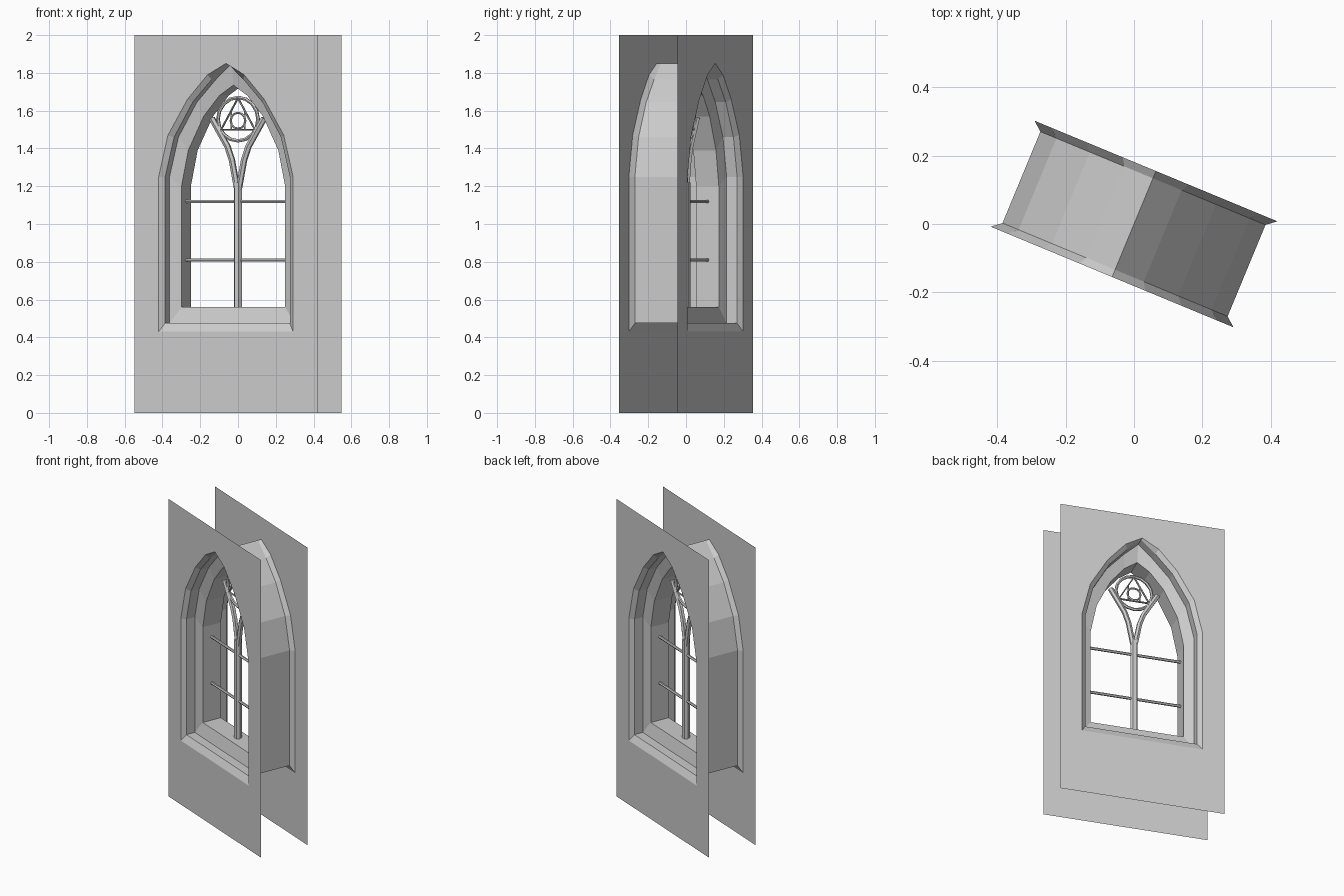
import bpy, bmesh, math

cube = bpy.data.objects.get("Cube")
if cube:
    bpy.data.objects.remove(cube, do_unlink=True)

TURN = math.radians(-22.5)   # whole window is turned about z
WALL_Y = 0.168               # wall sheets lie at +/- this depth
HALF_W = 0.524

stone = bpy.data.materials.new("grey stone")
stone.use_nodes = True
stone.diffuse_color = (0.6, 0.6, 0.6, 1)
stone.node_tree.nodes["Principled BSDF"].inputs["Base Color"].default_value = (0.6, 0.6, 0.6, 1)


def arch(half, apex, bottom):
    """Closed pointed-arch outline from the points of its right half."""
    right = [(half[0][0], bottom)] + half
    return right + [(0, apex)] + [(-x, z) for x, z in reversed(right)]


OUTER = arch([(.385, 1.25), (.332, 1.47), (.22, 1.66), (.105, 1.79)], 1.85, .43)
TUBE = arch([(.357, 1.25), (.306, 1.46), (.20, 1.645), (.091, 1.765)], 1.85, .475)
INNER = arch([(.297, 1.20), (.258, 1.39), (.17, 1.57), (.08, 1.68)], 1.735, .56)


def finish(name, bm):
    bmesh.ops.recalc_face_normals(bm, faces=bm.faces)
    mesh = bpy.data.meshes.new(name)
    bm.to_mesh(mesh)
    bm.free()
    mesh.materials.append(stone)
    obj = bpy.data.objects.new(name, mesh)
    obj.rotation_euler.z = TURN
    bpy.context.collection.objects.link(obj)


def loft(name, rings, closed=False):
    """Skin a series of (outline, depth) rings."""
    bm = bmesh.new()
    loops = [[bm.verts.new((x, y, z)) for x, z in outline] for outline, y in rings]
    pairs = list(zip(loops, loops[1:]))
    if closed:
        pairs.append((loops[-1], loops[0]))
    n = len(loops[0])
    for a, b in pairs:
        for i in range(n):
            j = (i + 1) % n
            bm.faces.new((a[i], a[j], b[j], b[i]))
    bmesh.ops.remove_doubles(bm, verts=bm.verts, dist=1e-5)
    finish(name, bm)


def wall(name, y):
    """Rectangular sheet with the arched opening cut out."""
    bm = bmesh.new()
    rect = [(-HALF_W, 0), (HALF_W, 0), (HALF_W, 2), (-HALF_W, 2)]
    edges = []
    for outline in (rect, OUTER):
        vs = [bm.verts.new((x, y, z)) for x, z in outline]
        edges += [bm.edges.new((vs[i - 1], vs[i])) for i in range(len(vs))]
    bmesh.ops.triangle_fill(bm, edges=edges, use_beauty=True)
    bmesh.ops.dissolve_limit(bm, angle_limit=.01, verts=bm.verts, edges=bm.edges)
    finish(name, bm)


def bar(name, points, radius, cyclic=False):
    """Faceted round bar along a path in the window plane."""
    curve = bpy.data.curves.new(name, "CURVE")
    curve.dimensions = "3D"
    curve.bevel_depth = radius
    curve.bevel_resolution = 1
    curve.use_fill_caps = True
    spline = curve.splines.new("POLY")
    spline.points.add(len(points) - 1)
    for p, (x, z) in zip(spline.points, points):
        p.co = (x, 0, z, 1)
    spline.use_cyclic_u = cyclic
    spline.use_smooth = False
    curve.materials.append(stone)
    obj = bpy.data.objects.new(name, curve)
    obj.rotation_euler.z = TURN
    bpy.context.collection.objects.link(obj)
    bpy.ops.object.select_all(action="DESELECT")
    obj.select_set(True)
    bpy.context.view_layer.objects.active = obj
    bpy.ops.object.convert(target="MESH")


def polygon(radius, sides, cz):
    return [(radius * math.sin(2 * math.pi * i / sides),
             cz + radius * math.cos(2 * math.pi * i / sides)) for i in range(sides)]


# Walls and the chamfered passage between them
wall("front_wall", -WALL_Y)
wall("back_wall", WALL_Y)
loft("window_passage", [(OUTER, -WALL_Y), (TUBE, -.145), (TUBE, .145), (OUTER, WALL_Y)])

# Inner stone frame
loft("window_frame", [(TUBE, -.085), (INNER, -.065), (INNER, .065), (TUBE, .085)], True)

# Mullion, its fork and the cross bars
bar("mullion", [(0, .55), (0, 1.22)], .023)
for side, name in ((1, "left_branch"), (-1, "right_branch")):
    bar(name, [(side * x, z) for x, z in
               ((.004, 1.18), (.035, 1.34), (.06, 1.41), (.15, 1.56))], .017)
for name, z in (("lower_cross_bar", .81), ("upper_cross_bar", 1.12)):
    bar(name, [(-.3, z), (.3, z)], .009)

# Round tracery with triangle and small ring
CZ = 1.555
bar("tracery_ring", polygon(.115, 16, CZ), .010, True)
bar("tracery_triangle", polygon(.112, 3, CZ), .009, True)
bar("tracery_small_ring", polygon(.042, 12, CZ - .008), .006, True)
for side, name in ((1, "left_tracery_post"), (-1, "right_tracery_post")):
    bar(name, [(side * .038, 1.50), (side * .038, 1.60)], .005)
